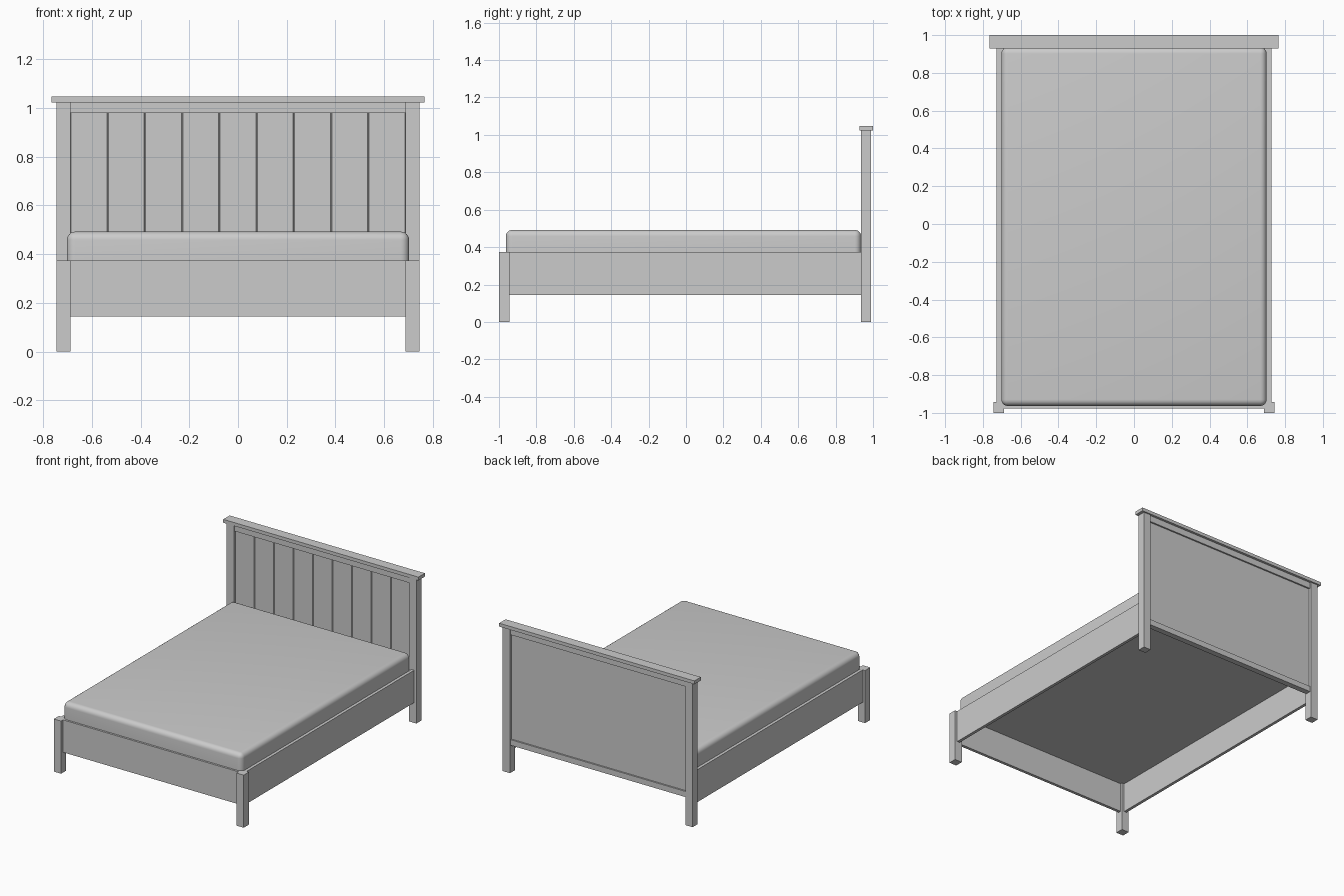
import bpy, bmesh

if "Cube" in bpy.data.objects:
    bpy.data.objects.remove(bpy.data.objects["Cube"])

grey = bpy.data.materials.new("light grey")
grey.diffuse_color = (0.6, 0.6, 0.6, 1)
grey.use_nodes = True
grey.node_tree.nodes["Principled BSDF"].inputs["Base Color"].default_value = grey.diffuse_color


def box(name, x, y, z, bevel_rule=None, bevel=0.0, segments=1):
    """Box from (min, max) ranges; bevels the edges picked by bevel_rule."""
    bm = bmesh.new()
    bmesh.ops.create_cube(bm, size=1)
    for v in bm.verts:
        for i, (lo, hi) in enumerate((x, y, z)):
            v.co[i] = hi if v.co[i] > 0 else lo
    if bevel_rule:
        edges = [e for e in bm.edges if bevel_rule(e)]
        bmesh.ops.bevel(bm, geom=edges, offset=bevel, segments=segments,
                        profile=0.5, affect='EDGES')
    bmesh.ops.recalc_face_normals(bm, faces=bm.faces)
    me = bpy.data.meshes.new(name)
    bm.to_mesh(me)
    bm.free()
    me.materials.append(grey)
    ob = bpy.data.objects.new(name, me)
    bpy.context.collection.objects.link(ob)
    return ob


def pair(name, x, y, z):
    """The same box on the right and the left."""
    box(name + "_right", x, y, z)
    box(name + "_left", (-x[1], -x[0]), y, z)


IN, OUT = 0.688, 0.745      # inner and outer faces of the posts
RAIL_LO, RAIL_HI = 0.143, 0.373

# posts
pair("headboard_post", (IN, OUT), (0.935, 0.99), (0, 1.023))
pair("foot_post", (IN, OUT), (-1.0, -0.943), (0, RAIL_HI))

# rails
pair("side_rail", (0.706, 0.727), (-0.943, 0.935), (RAIL_LO, RAIL_HI))
box("foot_rail", (-IN, IN), (-0.977, -0.956), (RAIL_LO, RAIL_HI))

# headboard frame
box("headboard_cap", (-0.766, 0.766), (0.928, 1.0), (1.023, 1.047))
box("headboard_top_rail", (-IN, IN), (0.942, 0.983), (0.979, 1.023))
box("headboard_bottom_rail", (-IN, IN), (0.942, 0.983), (0.195, 0.235))

# headboard planks, chamfered on their front vertical edges
Y0, Y1 = 0.950, 0.972
w = 2 * IN / 9


def front_vertical(e):
    a, b = (v.co for v in e.verts)
    return abs(a.z - b.z) > 0.1 and a.y < (Y0 + Y1) / 2


for i in range(9):
    x0 = -IN + i * w
    box(f"headboard_plank_{i + 1}", (x0, x0 + w), (Y0, Y1), (0.235, 0.979),
        front_vertical, 0.003)

# platform under the mattress
box("platform", (-0.706, 0.706), (-0.956, 0.942), (0.352, 0.368))

# mattress, rounded at the top and at the upright corners
mattress = box("mattress", (-0.702, 0.702), (-0.963, 0.936), (0.366, 0.492),
               lambda e: max(v.co.z for v in e.verts) > 0.45, 0.034, 6)
bpy.context.view_layer.objects.active = mattress
mattress.select_set(True)
bpy.ops.object.shade_smooth_by_angle()
